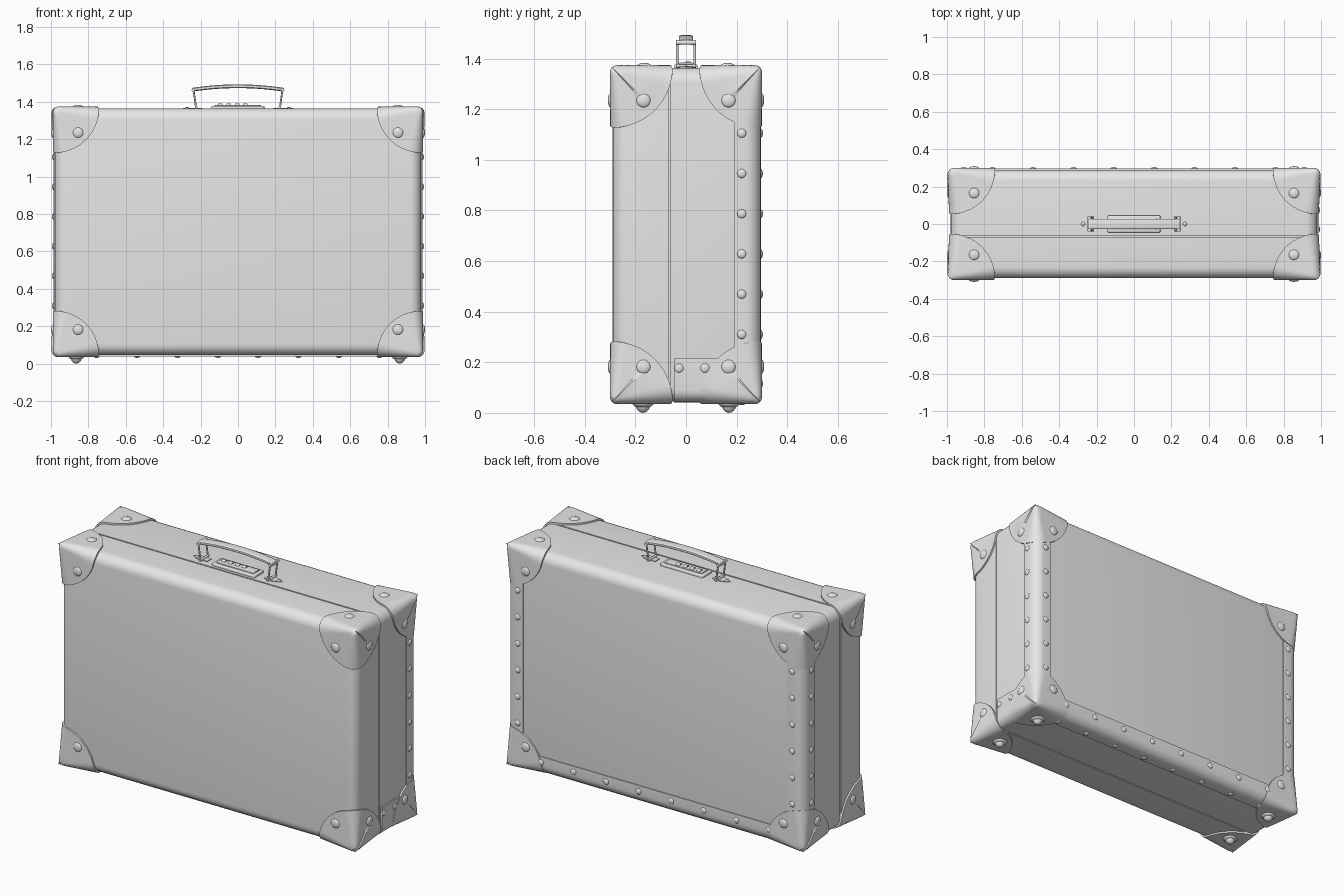
import bpy, bmesh, math
from mathutils import Vector, Matrix

if "Cube" in bpy.data.objects:
    bpy.data.objects.remove(bpy.data.objects["Cube"])

grey = bpy.data.materials.new("light_grey")
grey.diffuse_color = (0.8, 0.8, 0.8, 1)
grey.use_nodes = True
grey.node_tree.nodes["Principled BSDF"].inputs["Base Color"].default_value = grey.diffuse_color

X, Y, Z0, Z1 = 0.98, 0.29, 0.045, 1.364   # case extents
SEAM, RND = -0.065, 0.06                  # lid seam position, edge rounding


def finish(name, bm):
    bmesh.ops.recalc_face_normals(bm, faces=bm.faces)
    me = bpy.data.meshes.new(name)
    bm.to_mesh(me)
    bm.free()
    me.materials.append(grey)
    ob = bpy.data.objects.new(name, me)
    bpy.context.collection.objects.link(ob)
    return ob


def box(name, lo, hi, r=0, test=lambda m: True, seg=6):
    """Box whose edges are rounded where test(edge midpoint) holds."""
    lo, hi = Vector(lo), Vector(hi)
    bm = bmesh.new()
    bmesh.ops.create_cube(bm, size=1, matrix=Matrix.Translation((lo + hi) / 2)
                          @ Matrix.Diagonal((*(hi - lo), 1)))
    if r:
        edges = [e for e in bm.edges if test((e.verts[0].co + e.verts[1].co) / 2)]
        bmesh.ops.bevel(bm, geom=edges, offset=r, segments=seg, profile=0.5,
                        affect='EDGES', clamp_overlap=True)
    return finish(name, bm)


def dome(bm, pos, axis, r, h):
    """Flattened dome standing out along one axis."""
    s = [r, r, r]
    s[axis] = h
    turn = (Matrix.Rotation(math.pi / 2, 4, 'Y'), Matrix.Rotation(math.pi / 2, 4, 'X'),
            Matrix.Identity(4))[axis]
    bmesh.ops.create_uvsphere(bm, u_segments=20, v_segments=10, radius=1,
                              matrix=Matrix.Translation(pos) @ Matrix.Diagonal((*s, 1)) @ turn)


def rod(bm, a, b, r):
    a, b = Vector(a), Vector(b)
    d = b - a
    bmesh.ops.create_cone(bm, cap_ends=True, segments=12, radius1=r, radius2=r, depth=d.length,
                          matrix=Matrix.Translation((a + b) / 2)
                          @ d.to_track_quat('Z', 'Y').to_matrix().to_4x4())


def near(a, b):
    return abs(a - b) < 1e-4


# Case: lid in front, base behind, recessed core showing in the seam
box("front_lid", (-X, -Y, Z0), (X, SEAM - 0.004, Z1), RND, lambda m: not near(m.y, SEAM - 0.004))
box("back_base", (-X, SEAM + 0.004, Z0), (X, Y, Z1), RND, lambda m: not near(m.y, SEAM + 0.004))
box("seam_core", (-X + 0.01, SEAM - 0.03, Z0 + 0.01), (X - 0.01, SEAM + 0.03, Z1 - 0.01),
    RND, lambda m: near(m.y, SEAM))

# Trim strips along the back side edges and back bottom edge
for s, n in ((-1, "left"), (1, "right")):
    xs = sorted((s * 0.875, s * (X + 0.006)))
    box(n + "_trim", (xs[0], 0.19, Z0 + 0.03), (xs[1], Y + 0.006, Z1 - 0.05), RND,
        lambda m: near(abs(m.x), X + 0.006) and near(m.y, Y + 0.006))
box("bottom_trim", (-X + 0.05, 0.19, Z0 - 0.006), (X - 0.05, Y + 0.006, 0.15), RND,
    lambda m: near(m.z, Z0 - 0.006) and near(m.y, Y + 0.006))

# Small plate low on the right side
box("side_plate", (X - 0.05, -0.048, Z0 - 0.003), (X + 0.008, 0.2, 0.217), 0.05,
    lambda m: near(m.x, X + 0.008) and near(m.z, Z0 - 0.003))


# Corner caps: quarter discs on three faces, sharp at the tip, rounded at the rim
def corner_cap(name, sx, sy, top):
    R, N, M = 0.237, 10, 24
    tip = Vector((sx * X, sy * Y, Z1 if top else Z0))
    inward = Vector((-sx, -sy, -1 if top else 1))
    bm = bmesh.new()
    for axis in range(3):
        rings = []
        for i in range(N + 2):
            r = R * min(i, N) / N
            rho = 0.012 + (RND - 0.012) * r / R
            ring = []
            for j in range(M + 1):
                a = math.pi / 2 * j / M
                p = Vector((0, 0, 0))
                p[(axis + 1) % 3] = r * math.cos(a)
                p[(axis + 2) % 3] = r * math.sin(a)
                t = 0.010 if i <= N else -0.01
                if axis == 0 and j <= M / 2 and i <= N:      # folded overlap on the sides
                    t += 0.006 * j / (M / 2) * max(0, min(1, (0.2 - r) / 0.05))
                q = Vector([max(c, rho) for c in p])
                w = q + (p - q).normalized() * (rho + t)
                ring.append(bm.verts.new(tip + inward * w))
            rings.append(ring)
        for r0, r1 in zip(rings, rings[1:]):
            for j in range(M):
                bm.faces.new((r0[j], r0[j + 1], r1[j + 1], r1[j]))
    bmesh.ops.remove_doubles(bm, verts=bm.verts, dist=1e-5)
    finish(name, bm)


rivets, feet = bmesh.new(), bmesh.new()
for sx, nx in ((-1, "left"), (1, "right")):
    for sy, ny in ((-1, "front"), (1, "back")):
        for top in (False, True):
            corner_cap(f"{ny}_{nx}_{'top' if top else 'bottom'}_corner", sx, sy, top)
            z = 1.235 if top else 0.182
            dome(rivets, (sx * 0.855, sy * (Y + 0.008), z), 1, 0.028, 0.011)
            dome(rivets, (sx * (X + 0.009), sy * 0.168, z), 0, 0.028, 0.011)
        dome(rivets, (sx * 0.855, sy * 0.165, Z1 + 0.008), 2, 0.028, 0.011)
        # Feet: flange with a dome below
        foot = (sx * 0.865, sy * 0.17, Z0 - 0.008)
        dome(feet, foot, 2, 0.042, 0.018)
        dome(feet, foot, 2, 0.030, Z0 - 0.008)
finish("corner_rivets", rivets)
finish("feet", feet)

# Small studs along the trim strips and on the side plate
bm = bmesh.new()
for s in (-1, 1):
    for i in range(6):
        z = 0.31 + 0.159 * i
        dome(bm, (s * (X + 0.005), 0.22, z), 0, 0.018, 0.009)
        dome(bm, (s * 0.91, Y + 0.005, z), 1, 0.018, 0.009)
    for i in range(4):
        x = s * (0.108 + 0.216 * i)
        dome(bm, (x, Y + 0.005, 0.115), 1, 0.018, 0.009)
        dome(bm, (x, 0.22, Z0 - 0.005), 2, 0.018, 0.009)
for y in (-0.028, 0.075):
    dome(bm, (X + 0.007, y, 0.177), 0, 0.018, 0.007)
finish("trim_studs", bm)

# Handle grip: arched flat strap, thicker at its ends
bm = bmesh.new()
rings = []
for i in range(25):
    x = -0.246 + 0.492 * i / 24
    zc = 1.464 + 0.019 * (1 - (x / 0.246) ** 2)
    ring = []
    for k in range(16):
        c, s = math.cos(k * math.pi / 8), math.sin(k * math.pi / 8)
        ring.append(bm.verts.new((x, 0.028 * math.copysign(abs(c) ** 0.4, c),
                                  zc + 0.010 * math.copysign(abs(s) ** 0.6, s))))
    rings.append(ring)
for a, b in zip(rings, rings[1:]):
    for k in range(16):
        bm.faces.new((a[k], a[(k + 1) % 16], b[(k + 1) % 16], b[k]))
bm.faces.new(rings[0])
bm.faces.new(rings[-1])
finish("handle_grip", bm)

# Handle brackets: side links, cross pins and pointed mounting plates
links, mounts = bmesh.new(), bmesh.new()
for s in (-1, 1):
    for y in (-0.035, 0.035):
        rod(links, (s * 0.224, y, Z1 + 0.004), (s * 0.238, y, 1.464), 0.005)
    rod(links, (s * 0.238, -0.040, 1.464), (s * 0.238, 0.040, 1.464), 0.010)
    rod(links, (s * 0.224, -0.040, Z1 + 0.007), (s * 0.224, 0.040, Z1 + 0.007), 0.007)
    outline = [(0.19, -0.02), (0.24, -0.025), (0.275, -0.014), (0.295, 0),
               (0.275, 0.014), (0.24, 0.025), (0.19, 0.02)]
    low = [mounts.verts.new((s * x, y, Z1 - 0.005)) for x, y in outline]
    face = mounts.faces.new(low)
    up = bmesh.ops.extrude_face_region(mounts, geom=[face])
    bmesh.ops.translate(mounts, vec=(0, 0, 0.009),
                        verts=[v for v in up["geom"] if isinstance(v, bmesh.types.BMVert)])
    dome(mounts, (s * 0.272, 0, Z1 + 0.003), 2, 0.011, 0.006)
finish("handle_links", links)
finish("handle_mounts", mounts)

# Combination lock: plate, raised panel and four dials
box("lock_plate", (-0.143, -0.045, Z1 - 0.01), (0.141, 0.045, Z1 + 0.014), 0.006, seg=3)
box("lock_panel", (-0.125, -0.03, Z1), (0.123, 0.03, Z1 + 0.020), 0.004, seg=2)
bm = bmesh.new()
for i in range(4):
    x = -0.095 + 0.045 * i
    rod(bm, (x - 0.012, 0.008, Z1 + 0.012), (x + 0.012, 0.008, Z1 + 0.012), 0.016)
finish("lock_dials", bm)

# Smooth shading with sharp creases
for ob in bpy.data.objects:
    ob.select_set(True)
bpy.context.view_layer.objects.active = bpy.data.objects[0]
bpy.ops.object.shade_smooth_by_angle(angle=math.radians(35))
